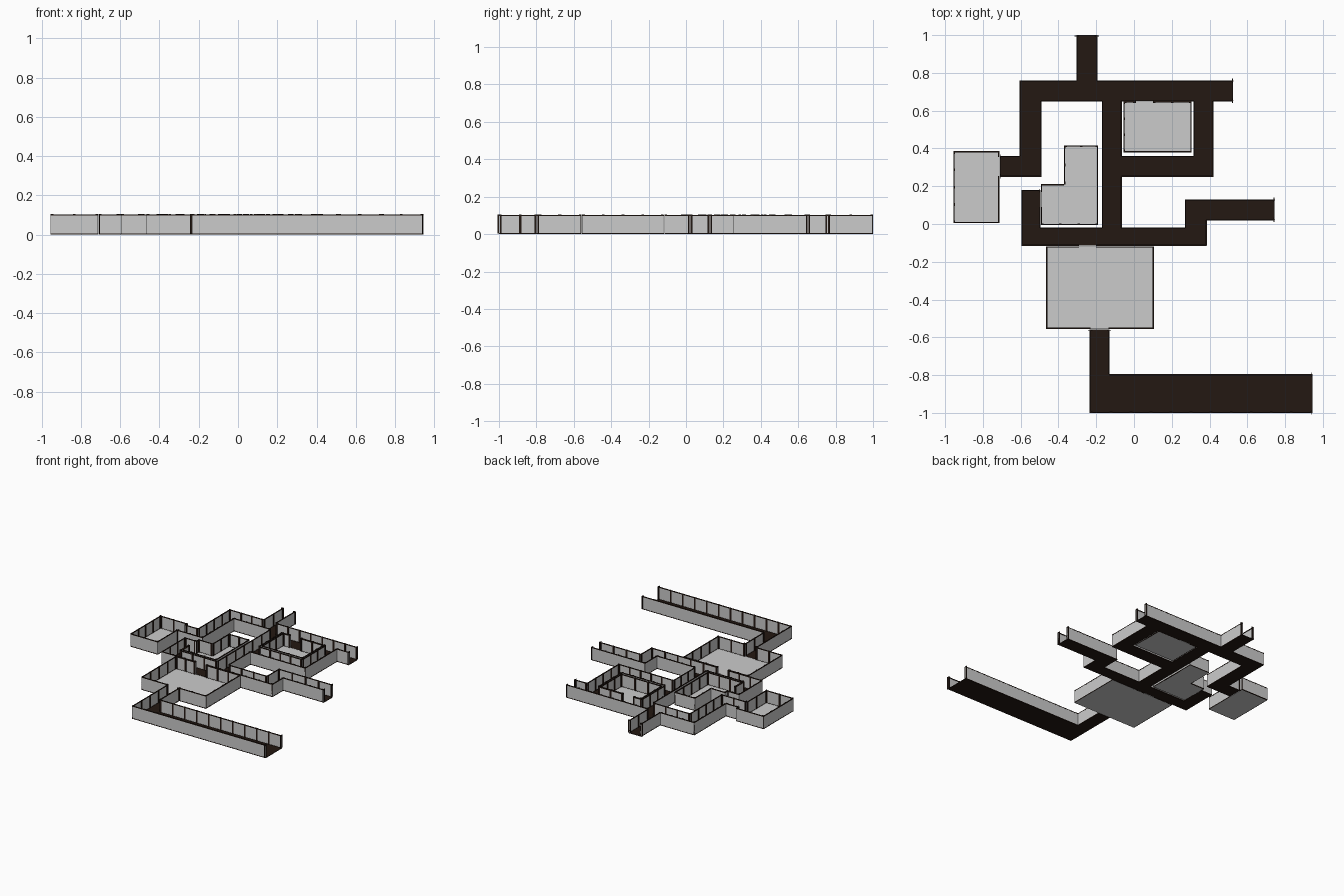
import bpy, bmesh

if "Cube" in bpy.data.objects:
    bpy.data.objects.remove(bpy.data.objects["Cube"])

WALL_T, WALL_H, STEP = 0.003, 0.103, 0.107

dark = bpy.data.materials.new("dark_brown")
dark.diffuse_color = (0.017, 0.009, 0.006, 1)
dark.use_nodes = True
dark.node_tree.nodes["Principled BSDF"].inputs["Base Color"].default_value = dark.diffuse_color

# floor rectangles: x0, y0, x1, y1
corridor = [
    (-.305, .76, -.195, 1), (-.605, .65, .525, .76), (-.605, .25, -.49, .65),
    (-.71, .25, -.605, .36), (-.17, -.02, -.065, .65), (-.065, .25, .42, .36),
    (.315, .36, .42, .65), (-.595, -.115, .385, -.02), (-.595, -.02, -.495, .18),
    (.27, -.02, .385, .13), (.385, .02, .745, .13)]
south_corridor = [(-.235, -1, -.13, -.558), (-.13, -1, .945, -.795)]
west_room = [(-.955, .005, -.713, .385)]
bent_room = [(-.493, -.005, -.19, .21), (-.37, .21, -.19, .415)]
north_room = [(-.055, .38, .305, .648)]
south_room = [(-.465, -.555, .105, -.119)]

# doorways and open corridor ends: walls inside these boxes are left out
gaps = [
    (-.30, .99, -.20, 1.01), (.51, .655, .54, .755), (.73, .025, .76, .125),
    (.93, -.995, .96, -.80), (-.72, .255, -.70, .355), (-.23, -.57, -.135, -.54),
    (-.29, -.13, -.20, -.11), (.01, .64, .10, .66), (-.50, .09, -.485, .17)]


def inside(rects, x, y):
    return any(a < x < c and b < y < d for a, b, c, d in rects)


def box(bm, x0, y0, z0, x1, y1, z1):
    v = [bm.verts.new((x, y, z)) for z in (z0, z1)
         for x, y in ((x0, y0), (x1, y0), (x1, y1), (x0, y1))]
    for f in ((3, 2, 1, 0), (4, 5, 6, 7), (0, 1, 5, 4), (1, 2, 6, 5), (2, 3, 7, 6), (3, 0, 4, 7)):
        bm.faces.new([v[i] for i in f])


def finish(bm, name, mat=None):
    me = bpy.data.meshes.new(name)
    bm.to_mesh(me)
    bm.free()
    if mat:
        me.materials.append(mat)
    bpy.context.collection.objects.link(bpy.data.objects.new(name, me))


def wall_runs(rects):
    """Straight border runs: (along_x, position, inward sign, start, end)."""
    every = rects + gaps
    axes = [sorted({r[k] for r in every} | {r[k + 2] for r in every}) for k in (0, 1)]
    runs = []
    for along_x in (True, False):
        run_axis, pos_axis = (axes[0], axes[1]) if along_x else (axes[1], axes[0])
        for p in pos_axis:
            for sign in (1, -1):
                start = None
                for a, b in zip(run_axis, run_axis[1:] + [99]):
                    m = (a + b) / 2
                    at = lambda q: (m, q) if along_x else (q, m)
                    solid = (inside(rects, *at(p + sign * 1e-4))
                             and not inside(rects, *at(p - sign * 1e-4))
                             and not inside(gaps, *at(p)))
                    if solid and start is None:
                        start = a
                    if not solid and start is not None:
                        runs.append((along_x, p, sign, start, a))
                        start = None
    return runs


def area(name, rects, mat):
    # floor slabs
    bm = bmesh.new()
    for a, b, c, d in rects:
        box(bm, a, b, 0, c, d, .004)
    finish(bm, name + "_floor", mat)

    walls, trim = bmesh.new(), bmesh.new()
    for along_x, p, s, a, b in wall_runs(rects):
        def slab(bm, s0, s1, d0, d1, z0, z1):
            q0, q1 = sorted((p + s * d0, p + s * d1))
            if along_x:
                box(bm, s0, q0, z0, s1, q1, z1)
            else:
                box(bm, q0, s0, z0, q1, s1, z1)
        # wall panel, then top and bottom rails
        slab(walls, a, b, 0, WALL_T, .003, WALL_H - .003)
        slab(trim, a, b, -.0006, .006, WALL_H - .006, WALL_H)
        slab(trim, a, b, -.0006, .005, 0, .006)
        # evenly spaced posts on the inner face
        n = max(1, round((b - a) / STEP))
        w = .014
        for i in range(n + 1):
            c = a + w / 2 + (b - a - w) * i / n
            slab(trim, c - w / 2, c + w / 2, WALL_T - .001, .0065, .004, WALL_H + .003)
    finish(walls, name + "_walls")
    finish(trim, name + "_posts_and_rails", dark)


area("corridor", corridor, dark)
area("south_corridor", south_corridor, dark)
area("west_room", west_room, None)
area("bent_room", bent_room, None)
area("north_room", north_room, None)
area("south_room", south_room, None)
